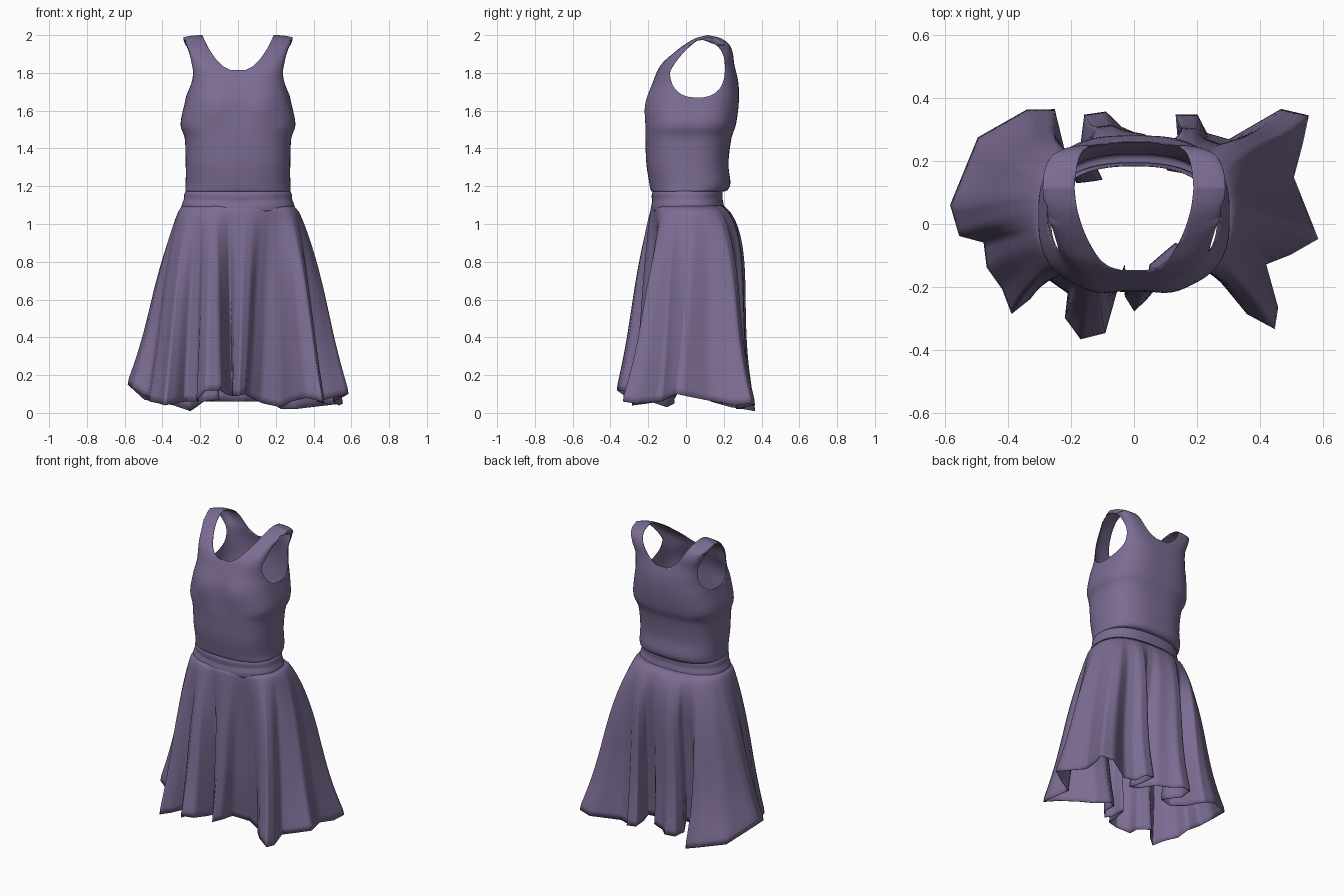
import bpy, bmesh
from math import sin, cos, tau, atan2, pi, exp

if "Cube" in bpy.data.objects:
    bpy.data.objects.remove(bpy.data.objects["Cube"], do_unlink=True)

cloth = bpy.data.materials.new("dusty purple cloth")
cloth.use_nodes = True
COLOUR = (0.2, 0.15, 0.29, 1)
cloth.diffuse_color = COLOUR
shader = cloth.node_tree.nodes["Principled BSDF"]
shader.inputs["Base Color"].default_value = COLOUR
shader.inputs["Roughness"].default_value = 0.8


def smooth_path(points, steps):
    """Open Catmull-Rom curve through tuples of any length."""
    last = len(points) - 1
    path = []
    for i in range(last):
        quad = zip(points[max(0, i - 1)], points[i], points[i + 1], points[min(last, i + 2)])
        quad = list(quad)
        for s in range(steps):
            t = s / steps
            path.append(tuple(b + t / 2 * (c - a + t * (2*a - 5*b + 4*c - d + t * (3*(b - c) + d - a)))
                              for a, b, c, d in quad))
    return path + [points[-1]]


def ring_point(angle, half_width, front, back, power):
    """Point on a rounded body cross-section."""
    c, s = cos(angle), sin(angle)
    curve = lambda v: abs(v) ** (2 / power) * (1 if v > 0 else -1)
    return half_width * curve(c), (front + back) / 2 + (back - front) / 2 * curve(s)


def loft(rows):
    """Tube of quads through rings listed from bottom to top."""
    bm = bmesh.new()
    rings = [[bm.verts.new(p) for p in row] for row in rows]
    n = len(rows[0])
    for low, high in zip(rings, rings[1:]):
        for i in range(n):
            j = (i + 1) % n
            bm.faces.new((low[i], low[j], high[j], high[i]))
    return bm


def finish(bm, name):
    mesh = bpy.data.meshes.new(name)
    bm.to_mesh(mesh)
    bm.free()
    mesh.materials.append(cloth)
    obj = bpy.data.objects.new(name, mesh)
    bpy.context.collection.objects.link(obj)
    mesh.shade_smooth()
    shell = obj.modifiers.new("cloth thickness", "SOLIDIFY")
    shell.thickness = 0.004
    shell.offset = -1


def trim(bm, amount):
    """Cut the mesh along amount = 0 and remove the positive side."""
    value = {v: amount(v.co) for v in bm.verts}
    for edge in list(bm.edges):
        a, b = edge.verts
        if value[a] * value[b] < 0:
            _, cut = bmesh.utils.edge_split(edge, a, value[a] / (value[a] - value[b]))
            value[cut] = 0
    for face in list(bm.faces):
        cuts = [v for v in face.verts if value[v] == 0]
        if len(cuts) == 2 and not bm.edges.get(cuts):
            bmesh.utils.face_split(face, *cuts)
    bmesh.ops.delete(bm, geom=[v for v in bm.verts if value[v] > 0], context="VERTS")


# Bodice: height, half width, front, back, squareness
BODICE = [(1.172, .274, -.18, .195, 2.5), (1.18, .279, -.187, .22, 2.5), (1.22, .277, -.195, .235, 2.5),
          (1.32, .277, -.21, .225, 2.6), (1.45, .282, -.215, .24, 2.7), (1.53, .304, -.213, .265, 2.8),
          (1.65, .28, -.205, .28, 3), (1.75, .26, -.175, .277, 3.2), (1.84, .252, -.135, .257, 4.5),
          (1.91, .262, -.06, .247, 7), (1.955, .278, 0, .225, 8), (1.985, .288, .055, .18, 8),
          (2, .29, .115, .115, 8)]
COLUMNS = 128


def bodice_row(z, *section):
    row = []
    for i in range(COLUMNS):
        x, y = ring_point(tau * (i + .5) / COLUMNS, *section)
        if y < 0:
            y -= .014 * exp(-((abs(x) - .12) / .07) ** 2 - ((z - 1.62) / .1) ** 2)
        droop = .012 * max(0, (abs(x) - .2) / .09) ** 2 if z > 1.95 else 0
        row.append((x, y, z - droop))
    return row


def opening(p):
    neck = (p.z - 1.81 - .17 * (abs(p.x) / .18) ** 2.3) * 8
    arm = 1 - abs((p.y - .06) / .148) ** 2.4 - abs((p.z - 1.822) / .153) ** 2.4
    rise = p.z - 1.8
    strap_front = (p.y + .09 - .5 * rise - 2 * rise * abs(rise)) * 8
    return max(neck, min(arm, strap_front))


bm = loft([bodice_row(*section) for section in smooth_path(BODICE, 6)])
bmesh.ops.remove_doubles(bm, verts=bm.verts, dist=.0004)
trim(bm, opening)
finish(bm, "bodice")

# Waistband with soft rolls, dipping at the front
BAND = [(1.075, .297, -.184, .203), (1.1, .298, -.186, .2), (1.12, .291, -.182, .196),
        (1.135, .286, -.179, .193), (1.16, .284, -.182, .194), (1.175, .276, -.18, .193),
        (1.195, .266, -.172, .187)]
rows = []
for z, *section in smooth_path(BAND, 3):
    ring = [ring_point(tau * i / COLUMNS, *section, 2.4) for i in range(COLUMNS)]
    rows.append([(x, y, z - .015 * max(0, -y / .18) * (1 - abs(x) / .31)) for x, y in ring])
finish(loft(rows), "waistband")

# Skirt hem outline in hundredths, counter-clockwise from the left side
HEM = [(59, -5, 10), (51, 15, 6), (54, 26, 4), (56, 35, 5), (47, 37, 4), (30, 27, 2), (23, 29, 2),
       (20, 35, 4), (13, 35, 5), (14, 25, 5), (17, 16, 5), (11, 17, 6), (5, 27, 6), (-4, 31, 6),
       (-9, 36, 6), (-16, 35, 6), (-17, 26, 6), (-10, 14, 7), (-18, 13, 6), (-22, 24, 3),
       (-25, 37, 1), (-34, 37, 4), (-50, 28, 7), (-59, 6, 15), (-56, -4, 13), (-48, -6, 8),
       (-47, -14, 6), (-42, -21, 5), (-39, -29, 4), (-33, -24, 5), (-28, -17, 6), (-21, -22, 6),
       (-22, -30, 7), (-17, -37, 12), (-9, -35, 12), (-6, -24, 10), (-3, -13, 9), (-3, -23, 9),
       (0, -28, 9), (4, -24, 10), (5, -13, 9), (13, -6, 5), (23, -10, 3), (28, -19, 6),
       (36, -29, 8), (45, -34, 6), (46, -27, 5), (42, -13, 6), (50, -10, 8)]
hem = [tuple((a + (b - a) * s / 4) / 100 for a, b in zip(start, end))
       for start, end in zip(HEM, HEM[1:] + HEM[:1]) for s in range(4)]

# Unfolded hem: the same outline relaxed until the folds vanish
flat = [p[:2] for p in hem]
for _ in range(450):
    flat = [tuple(.25 * a + .5 * b + .25 * c for a, b, c in zip(flat[i - 1], flat[i], flat[(i + 1) % len(flat)]))
            for i in range(len(flat))]

# Skirt: flares smoothly from the waist while the folds deepen downwards
STEPS = 28
rows = []
for r in range(STEPS, -1, -1):
    t = r / STEPS
    flare = t ** .53
    fold = t ** 1.1 + .06 * sin(tau * t) * t ** .5
    if r == STEPS:
        fold *= .97
    row = []
    for (hx, hy, hz), (fx, fy) in zip(hem, flat):
        wx, wy = ring_point(atan2(fy / .3, fx / .48), .294, -.183, .198, 2.4)
        hip = .055 * max(0, wy / .2) * sin(pi * t ** .43) ** 2
        x = wx + (fx - wx) * flare + (hx - fx) * fold
        y = wy + (fy - wy) * flare + (hy - fy) * fold + hip
        row.append((x, y, 1.1 + (max(hz, .005) - 1.1) * t))
    rows.append(row)
finish(loft(rows), "skirt")
